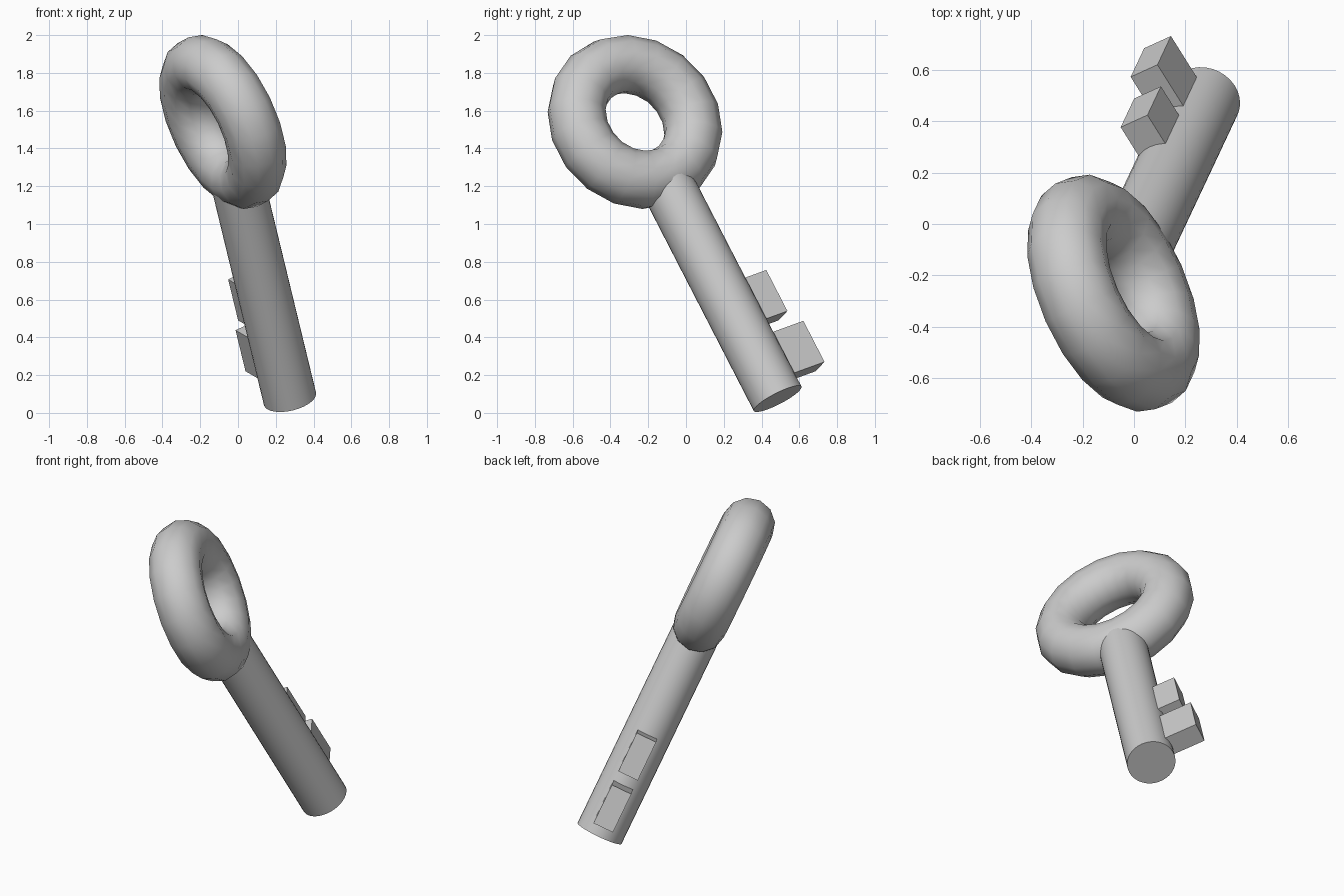
import bpy, math
from mathutils import Vector, Matrix

if "Cube" in bpy.data.objects:
    bpy.data.objects.remove(bpy.data.objects["Cube"])

# Tilted key frame: d runs up the shaft, n is the ring axis, t points out along the teeth
C = Vector((-0.08, -0.27, 1.54))
d = Vector((-0.2106, -0.4478, 0.869)).normalized()
n = Vector((0.833, 0.374, 0.409))
n = (n - d * n.dot(d)).normalized()
t = d.cross(n)


def frame(x, y, z):
    return Matrix.Translation(C) @ Matrix((x, y, z)).transposed().to_4x4()


KEY = frame(n, t, d)


def finish(name, matrix, smooth=True):
    o = bpy.context.object
    o.name = name
    o.data.transform(matrix)
    if smooth:
        bpy.ops.object.shade_smooth_by_angle(angle=math.radians(40))


# Ring handle
bpy.ops.mesh.primitive_torus_add(major_segments=18, minor_segments=12,
                                 major_radius=0.334, minor_radius=0.155)
finish("ring_handle", frame(d, -t, n))

# Shaft, its top buried in the ring
top, bottom = -0.334, -1.686
bpy.ops.mesh.primitive_cylinder_add(vertices=32, radius=0.142, depth=top - bottom)
finish("shaft", KEY @ Matrix.Translation((0, 0, (top + bottom) / 2)))


# Teeth, rooted inside the shaft
def tooth(name, reach, low, high):
    bpy.ops.mesh.primitive_cube_add(size=1)
    finish(name, KEY @ Matrix.Translation((0, reach / 2, (low + high) / 2))
           @ Matrix.Diagonal((0.125, reach, high - low, 1)), smooth=False)


tooth("long_tooth", 0.325, -1.60, -1.35)
tooth("short_tooth", 0.265, -1.27, -1.02)
